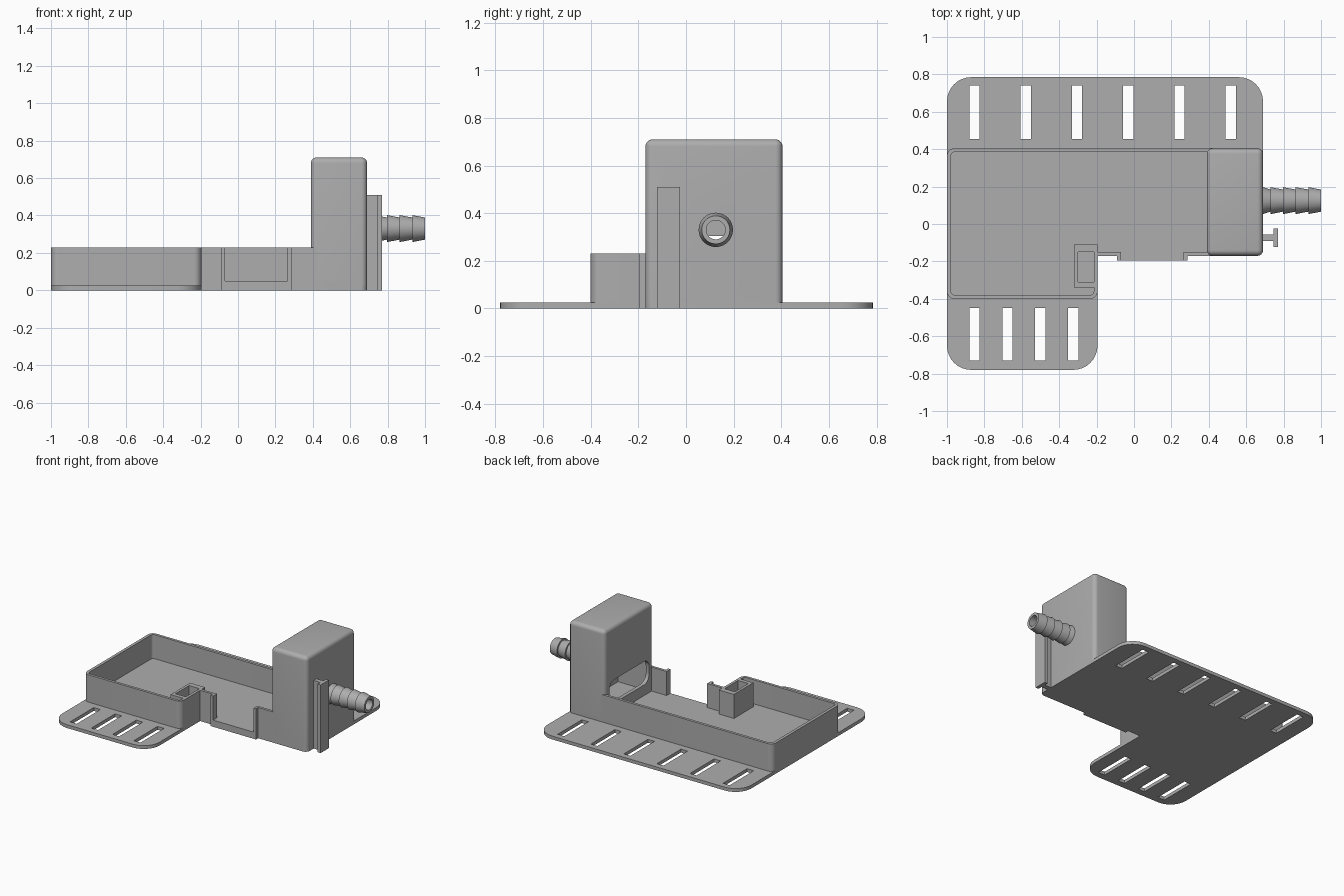
import bpy, bmesh
from math import radians, pi
from mathutils import Vector, Matrix

if "Cube" in bpy.data.objects:
    bpy.data.objects.remove(bpy.data.objects["Cube"])

GREY = (0.42, 0.42, 0.42, 1)
grey = bpy.data.materials.new("plastic_grey")
grey.use_nodes = True
grey.diffuse_color = GREY
grey.node_tree.nodes["Principled BSDF"].inputs["Base Color"].default_value = GREY


def activate(obj):
    bpy.ops.object.select_all(action='DESELECT')
    obj.select_set(True)
    bpy.context.view_layer.objects.active = obj


def finish(obj):
    obj.data.materials.clear()
    obj.data.materials.append(grey)
    activate(obj)
    bpy.ops.object.shade_smooth_by_angle(angle=radians(30))
    return obj


def mesh_object(name, bm):
    bmesh.ops.recalc_face_normals(bm, faces=bm.faces)
    mesh = bpy.data.meshes.new(name)
    bm.to_mesh(mesh)
    bm.free()
    obj = bpy.data.objects.new(name, mesh)
    bpy.context.collection.objects.link(obj)
    return obj


def rounded(points, steps=8):
    """Outline whose corners may carry a radius as third value."""
    out = []
    for i, p in enumerate(points):
        c = Vector(p[:2])
        if len(p) < 3:
            out.append(c)
            continue
        a = (Vector(points[i - 1][:2]) - c).normalized() * p[2]
        b = (Vector(points[(i + 1) % len(points)][:2]) - c).normalized() * p[2]
        for k in range(steps + 1):
            t = k / steps * pi / 2
            turn = Matrix.Rotation(t, 2) @ Vector((1, 0))
            out.append(c + a * (1 - turn.y) + b * (1 - turn.x))
    return out


def rect(x0, x1, y0, y1):
    return [(x0, y0), (x1, y0), (x1, y1), (x0, y1)]


def prism(name, outline, z0, z1, holes=()):
    """Extruded flat outline with optional holes."""
    curve = bpy.data.curves.new(name, 'CURVE')
    curve.dimensions = '2D'
    curve.fill_mode = 'BOTH'
    curve.extrude = (z1 - z0) / 2
    for loop in [rounded(outline), *holes]:
        spline = curve.splines.new('POLY')
        spline.points.add(len(loop) - 1)
        for sp, p in zip(spline.points, loop):
            sp.co = (p[0], p[1], 0, 1)
        spline.use_cyclic_u = True
    obj = bpy.data.objects.new(name, curve)
    bpy.context.collection.objects.link(obj)
    activate(obj)
    bpy.ops.object.convert(target='MESH')
    obj = bpy.context.view_layer.objects.active
    bm = bmesh.new()
    bm.from_mesh(obj.data)
    bmesh.ops.remove_doubles(bm, verts=bm.verts, dist=1e-5)
    bmesh.ops.translate(bm, verts=bm.verts, vec=(0, 0, (z0 + z1) / 2))
    bmesh.ops.recalc_face_normals(bm, faces=bm.faces)
    bm.to_mesh(obj.data)
    bm.free()
    return finish(obj)


def box(name, low, high, radius=0, rule=None):
    """Box with rounded edges where the rule accepts an edge."""
    low, high = Vector(low), Vector(high)
    bm = bmesh.new()
    bmesh.ops.create_cube(bm, size=1)
    for v in bm.verts:
        v.co = [(low[i] + high[i]) / 2 + v.co[i] * (high[i] - low[i]) for i in range(3)]
    if radius:
        edges = [e for e in bm.edges if rule(e)]
        bmesh.ops.bevel(bm, geom=edges, offset=radius, segments=6,
                        profile=0.5, affect='EDGES', clamp_overlap=True)
    return mesh_object(name, bm)


def cut(obj, cutter):
    cutter.hide_render = True
    mod = obj.modifiers.new("cut", 'BOOLEAN')
    mod.operation = 'DIFFERENCE'
    mod.solver = 'EXACT'
    mod.object = cutter
    activate(obj)
    bpy.ops.object.modifier_apply(modifier=mod.name)
    bpy.data.objects.remove(cutter)


# Base plate with two rows of strap slots
FLANGE = 0.025
slots = [rect(-0.88 + i * 0.274, -0.825 + i * 0.274, 0.455, 0.74) for i in range(6)]
slots += [rect(-0.88 + i * 0.176, -0.825 + i * 0.176, -0.73, -0.45) for i in range(4)]
front_edge = [(-0.195, -0.17), (-0.09, -0.17), (-0.09, -0.195), (0.285, -0.195),
              (0.285, -0.17), (0.69, -0.17, 0.035)]
prism("base_plate", [(-1, -0.78, 0.13), (-0.195, -0.78, 0.13), *front_edge,
                     (0.69, 0.785, 0.13), (-1, 0.785, 0.13)], 0, FLANGE, slots)

# Tray floor, walls and small square pocket
FLOOR, RIM = 0.05, 0.23
prism("tray_floor", [(-1, -0.4, 0.04), (-0.195, -0.4, 0.04), *front_edge,
                     (0.69, 0.405, 0.035), (-1, 0.405, 0.04)], FLANGE, FLOOR)
prism("tray_wall", [
    (-0.07, -0.195), (-0.09, -0.195), (-0.09, -0.17), (-0.195, -0.17),
    (-0.195, -0.4, 0.04), (-1, -0.4, 0.04), (-1, 0.405, 0.04), (0.425, 0.405),
    (0.425, 0.385), (-0.978, 0.385, 0.02), (-0.978, -0.38, 0.02),
    (-0.215, -0.38, 0.02), (-0.215, -0.34), (-0.32, -0.34), (-0.32, -0.11),
    (-0.195, -0.11), (-0.195, -0.15), (-0.07, -0.15)],
    FLOOR, RIM, [rect(-0.3, -0.215, -0.31, -0.15)])
prism("tray_wall_end", [
    (0.265, -0.195), (0.285, -0.195), (0.285, -0.17), (0.425, -0.17),
    (0.425, -0.15), (0.265, -0.15)], FLOOR, RIM)

# Hollow tower, open to the tray through a rounded slot
AXIS_Y, AXIS_Z = 0.125, 0.33
tower = box("tower", (0.39, -0.17, FLANGE), (0.69, 0.405, 0.71), 0.03,
            lambda e: max(v.co.z for v in e.verts) > 0.7)
cut(tower, box("cavity", (0.417, -0.143, FLOOR), (0.663, 0.378, 0.683)))
cut(tower, box("slot_cutter", (0.35, -0.12, 0.13), (0.5, 0.35, 0.305), 0.06,
               lambda e: abs(e.verts[0].co.x - e.verts[1].co.x) > 0.1))
bpy.ops.mesh.primitive_cylinder_add(vertices=40, radius=0.04, depth=0.2,
                                    location=(0.69, AXIS_Y, AXIS_Z),
                                    rotation=(0, pi / 2, 0))
cut(tower, bpy.context.object)
finish(tower)

# Barbed hose nozzle, turned around its axis
profile = [(0.67, 0.04), (0.67, 0.06)]
for start, end in ((0.69, 0.73), (0.73, 0.797), (0.797, 0.864), (0.864, 0.932), (0.932, 1.0)):
    profile += [(start, 0.072), (end, 0.059)]
profile.append((1.0, 0.04))
bm = bmesh.new()
ring = [bm.verts.new((x, AXIS_Y, AXIS_Z + r)) for x, r in profile]
edges = [bm.edges.new((ring[i - 1], ring[i])) for i in range(len(ring))]
bmesh.ops.spin(bm, geom=ring + edges, cent=(0, AXIS_Y, AXIS_Z), axis=(1, 0, 0),
               angle=2 * pi, steps=40)
bmesh.ops.remove_doubles(bm, verts=bm.verts, dist=1e-4)
finish(mesh_object("hose_nozzle", bm))

# T-shaped mounting rail on the tower side
prism("mounting_rail", [
    (0.68, -0.09), (0.745, -0.09), (0.745, -0.122), (0.77, -0.122), (0.77, -0.025),
    (0.745, -0.025), (0.745, -0.055), (0.68, -0.055)], 0, 0.51)
